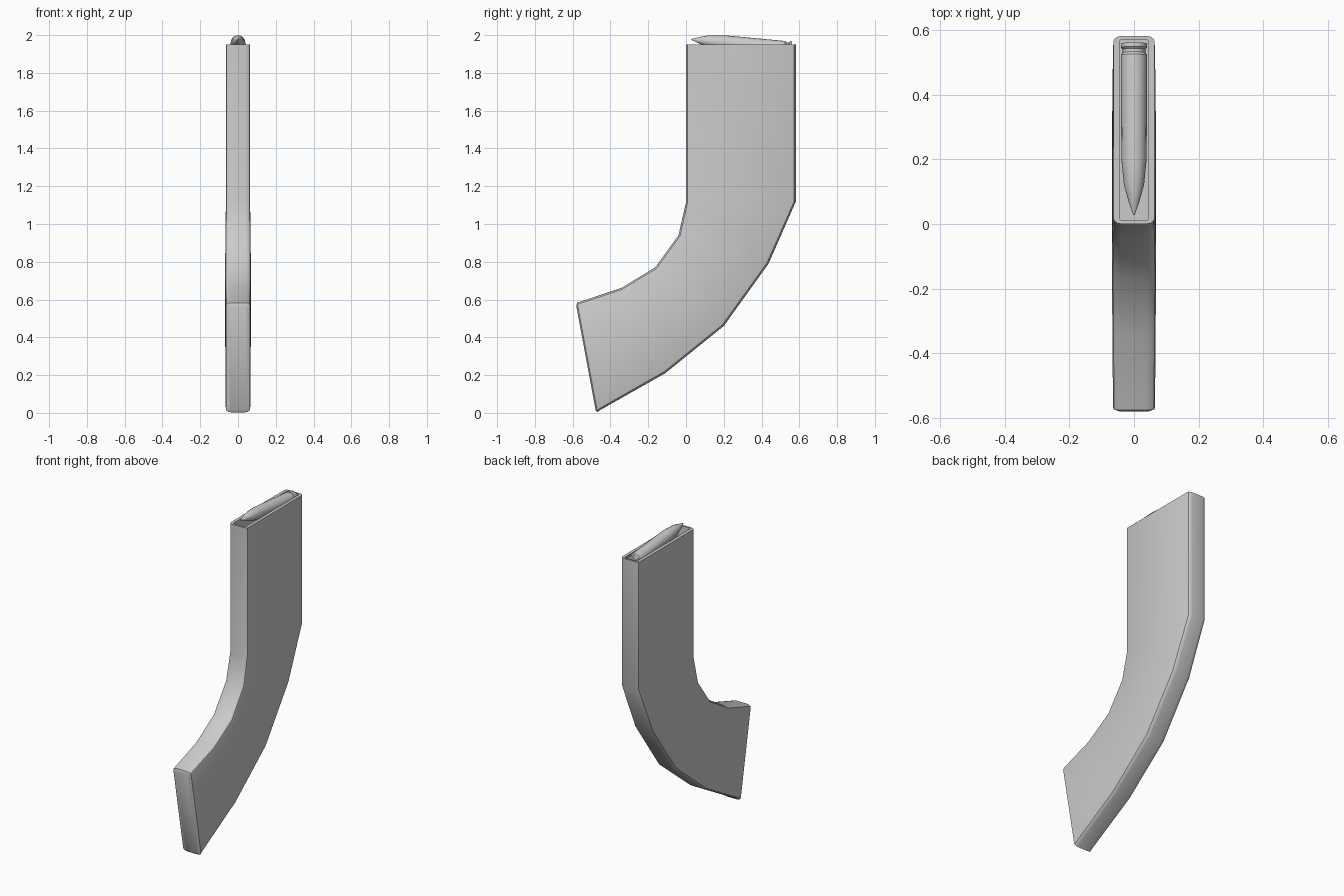
import bpy, bmesh, math
from mathutils import Vector

if "Cube" in bpy.data.objects:
    bpy.data.objects.remove(bpy.data.objects["Cube"])


def loft(name, rings):
    # Skin a list of equal-length closed rings and cap both ends
    bm = bmesh.new()
    vs = [[bm.verts.new(p) for p in r] for r in rings]
    n = len(rings[0])
    for a, b in zip(vs, vs[1:]):
        for i in range(n):
            bm.faces.new((a[i], a[(i + 1) % n], b[(i + 1) % n], b[i]))
    bm.faces.new(vs[0])
    bm.faces.new(vs[-1])
    bmesh.ops.recalc_face_normals(bm, faces=bm.faces[:])
    me = bpy.data.meshes.new(name)
    bm.to_mesh(me)
    bm.free()
    ob = bpy.data.objects.new(name, me)
    bpy.context.collection.objects.link(ob)
    bpy.ops.object.select_all(action='DESELECT')
    ob.select_set(True)
    bpy.context.view_layer.objects.active = ob
    bpy.ops.object.shade_smooth_by_angle(angle=math.radians(32))
    return ob


def section(front, back, half, rx=0.026, rl=0.018, inset=0.0, segs=3):
    # Rounded rectangle spanning front -> back (y, z) and +-half in x
    f, b = Vector((0, *front)), Vector((0, *back))
    d = (b - f).normalized()
    mid, length, half = (f + b) / 2, (b - f).length / 2 - inset, half - inset
    ring = []
    for q, (sx, sl) in enumerate(((1, 1), (-1, 1), (-1, -1), (1, -1))):
        for k in range(segs + 1):
            a = math.pi / 2 * (q + k / segs)
            x = sx * (half - rx) + rx * math.cos(a)
            l = sl * (length - rl) + rl * math.sin(a)
            ring.append(mid + d * l + Vector((x, 0, 0)))
    return ring


# Curved body with an open, shallow top
stations = [
    ((0.0, 1.95), (0.582, 1.95), 0.064),
    ((0.0, 1.115), (0.582, 1.12), 0.064),
    ((-0.04, 0.94), (0.437, 0.79), 0.067),
    ((-0.163, 0.77), (0.20, 0.46), 0.068),
    ((-0.345, 0.66), (-0.11, 0.21), 0.067),
    ((-0.563, 0.588), (-0.456, 0.014), 0.065),
    ((-0.576, 0.583), (-0.469, 0.003), 0.064),
]
rings = [section((0.012, z), (0.57, z), 0.044, 0.006, 0.006)
         for z in (1.87, 1.95)]
rings += [section(*s) for s in stations]
rings.append(section((-0.583, 0.578), (-0.476, 0.0), 0.064, inset=0.012))
loft("curved_body", rings)

# Tilted cartridge: (y, radius) profile swept round a sloping axis
profile = [(0.558, 0.041), (0.546, 0.041), (0.54, 0.035), (0.53, 0.035),
           (0.522, 0.041), (0.2, 0.039), (0.12, 0.031), (0.07, 0.017),
           (0.028, 0.002)]
rounds = []
for y, r in profile:
    z = 1.98 - 0.1 * y
    rounds.append([Vector((r * math.cos(t), y + 0.1 * r * math.sin(t),
                           z + r * math.sin(t)))
                   for t in (2 * math.pi * i / 16 for i in range(16))])
loft("cartridge", rounds)
